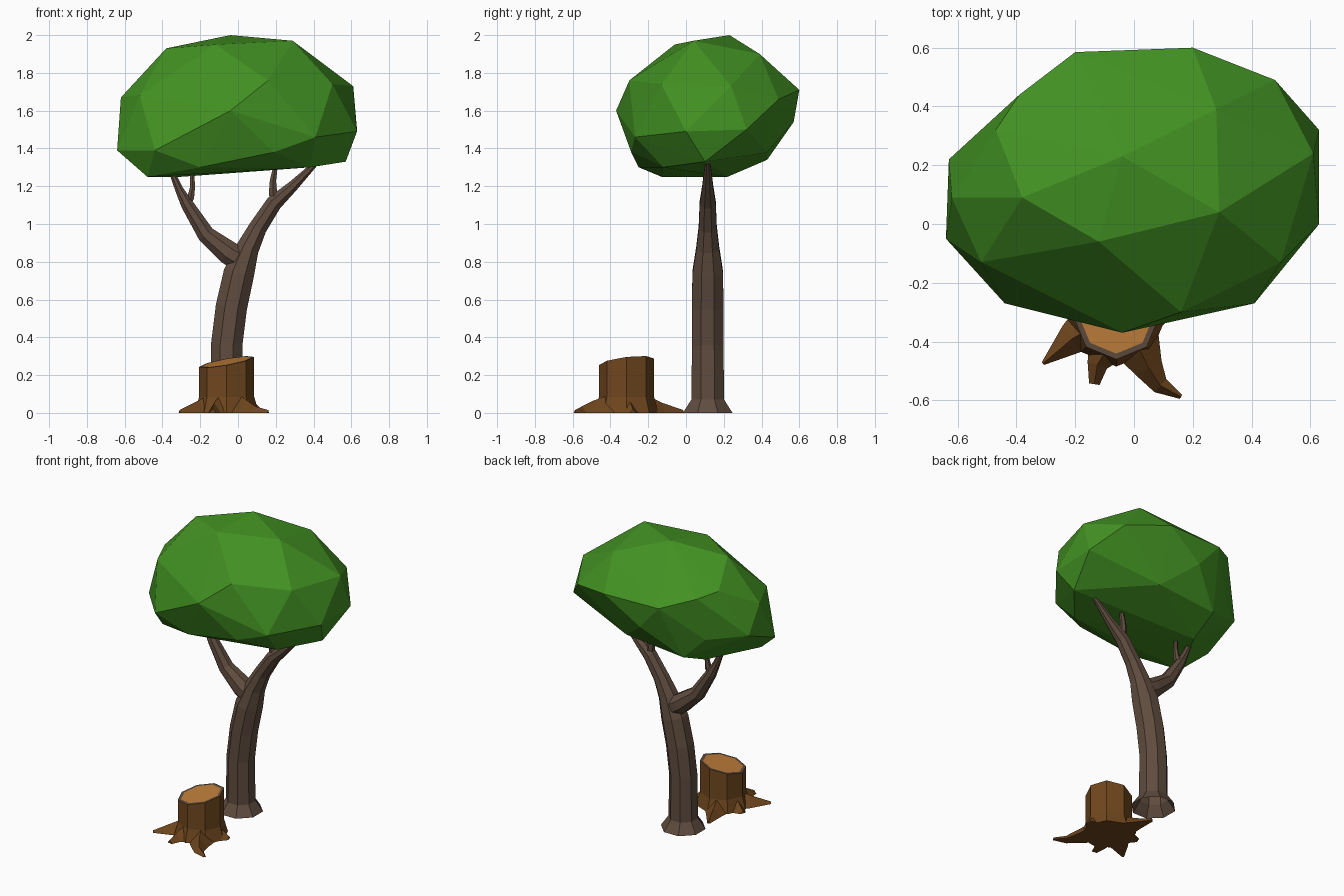
import bpy, bmesh, math
from mathutils import Vector

if "Cube" in bpy.data.objects:
    bpy.data.objects.remove(bpy.data.objects["Cube"])


def material(name, rgb):
    m = bpy.data.materials.new(name)
    m.diffuse_color = (*rgb, 1)
    m.use_nodes = True
    m.node_tree.nodes["Principled BSDF"].inputs["Base Color"].default_value = m.diffuse_color
    return m


GREEN = material("leaf green", (0.054, 0.28, 0.016))
BARK = material("grey brown bark", (0.115, 0.072, 0.049))
STUMP = material("warm brown bark", (0.16, 0.062, 0.013))
WOOD = material("cut wood", (0.53, 0.21, 0.043))


def finish(bm, name, *mats):
    bmesh.ops.recalc_face_normals(bm, faces=bm.faces)
    me = bpy.data.meshes.new(name)
    bm.to_mesh(me)
    bm.free()
    for m in mats:
        me.materials.append(m)
    ob = bpy.data.objects.new(name, me)
    bpy.context.collection.objects.link(ob)
    return ob


def skin(bm, rings, bottom=True):
    """Join rings of vertices with quads and cap the ends."""
    rings = [[bm.verts.new(p) for p in r] for r in rings]
    n = len(rings[0])
    for a, b in zip(rings, rings[1:]):
        for i in range(n):
            j = (i + 1) % n
            bm.faces.new((a[i], a[j], b[j], b[i]))
    if bottom:
        bm.faces.new(rings[0])
    return bm.faces.new(rings[-1])


def limb(name, path, sides, y=0.115):
    """Tapered tube with an open base; path holds (x, z, radius)."""
    rings = []
    for i, (x, z, r) in enumerate(path):
        a, b = path[max(i - 1, 0)], path[min(i + 1, len(path) - 1)]
        t = Vector((b[0] - a[0], 0, b[1] - a[1])).normalized()
        if z == 0:
            t = Vector((0, 0, 1))
        side = Vector((t.z, 0, -t.x))
        angs = [2 * math.pi * (k + 0.5) / sides for k in range(sides)]
        rings.append([Vector((x, y, z)) + r * (math.cos(u) * side + Vector((0, math.sin(u), 0)))
                      for u in angs])
    bm = bmesh.new()
    skin(bm, rings, bottom=False)
    return finish(bm, name, BARK)


# Trunk running into the right branch, left branch and two twigs
limb("trunk", [(-0.06, 0, 0.142), (-0.06, 0.07, 0.094), (-0.06, 0.36, 0.09), (-0.035, 0.56, 0.09),
               (0.005, 0.74, 0.088), (0.05, 0.87, 0.066), (0.105, 0.98, 0.052),
               (0.19, 1.11, 0.046), (0.29, 1.2, 0.031), (0.42, 1.33, 0.014)], 8)
limb("left_branch", [(0.03, 0.80, 0.07), (-0.05, 0.848, 0.068), (-0.17, 0.945, 0.05),
                     (-0.27, 1.105, 0.036), (-0.31, 1.18, 0.024), (-0.37, 1.32, 0.012)], 8)
limb("left_twig", [(-0.28, 1.09, 0.026), (-0.25, 1.14, 0.021), (-0.24, 1.2, 0.015),
                   (-0.245, 1.33, 0.009)], 6)
limb("right_twig", [(0.2, 1.1, 0.034), (0.185, 1.17, 0.025), (0.185, 1.23, 0.019),
                    (0.205, 1.34, 0.011)], 6)

# Faceted crown: hull over its corner points
crown = [(-0.04, 0.23, 2.0), (0.29, 0.04, 1.97), (-0.12, -0.06, 1.95), (0.28, 0.39, 1.9),
         (-0.38, 0.09, 1.93), (0.61, 0.24, 1.73), (0.16, -0.30, 1.76), (-0.04, -0.37, 1.6),
         (0.41, -0.27, 1.46), (-0.44, -0.27, 1.39), (0.63, 0, 1.49), (0.63, 0.32, 1.5),
         (0.48, 0.49, 1.66), (0.2, 0.6, 1.71), (-0.2, 0.585, 1.71), (-0.62, 0.09, 1.67),
         (-0.63, 0.22, 1.5), (-0.64, -0.05, 1.39), (-0.52, -0.13, 1.68), (-0.39, 0.44, 1.77),
         (0.5, -0.13, 1.74), (-0.47, 0.32, 1.80), (-0.42, 0.39, 1.48), (-0.05, 0.57, 1.54),
         (0.15, 0.43, 1.38), (-0.28, 0.43, 1.34), (-0.3, 0.22, 1.25), (-0.48, -0.13, 1.25),
         (0.57, 0.1, 1.33), (0.38, -0.12, 1.30), (0.19, -0.29, 1.38), (-0.2, -0.25, 1.30)]
bm = bmesh.new()
for p in crown:
    bm.verts.new(p)
bmesh.ops.convex_hull(bm, input=bm.verts[:])
finish(bm, "crown", GREEN)

# Stump body with slanted cut top, bark rim and inner wood
CX, CY = -0.06, -0.315
rings = []
for r, z in ((0.17, 0), (0.146, 0.085), (0.146, None)):
    ring = []
    for k in range(8):
        u = 2 * math.pi * k / 8
        dx, dy = r * math.cos(u), r * math.sin(u)
        h = 0.27 + 0.18 * dx + 0.12 * dy if z is None else z
        ring.append((CX + dx, CY + dy, h))
    rings.append(ring)
bm = bmesh.new()
top = skin(bm, rings)
bmesh.ops.recalc_face_normals(bm, faces=bm.faces)
rim = bmesh.ops.inset_region(bm, faces=[top], thickness=0.02)["faces"]
top.material_index = 2
for f in rim:
    f.material_index = 1
finish(bm, "stump", STUMP, BARK, WOOD)


# Roots: ridged wedges; path holds (x, y, half width, height)
def root(name, path):
    rings = []
    for i, (x, y, w, h) in enumerate(path):
        a, b = path[max(i - 1, 0)], path[min(i + 1, len(path) - 1)]
        d = Vector((b[0] - a[0], b[1] - a[1], 0)).normalized()
        s, c = Vector((-d.y, d.x, 0)) * w, Vector((x, y, 0))
        rings.append([c + s, c + Vector((0, 0, h)), c - s])
    bm = bmesh.new()
    skin(bm, rings)
    finish(bm, name, STUMP)


root("left_root", [(-0.14, -0.35, 0.09, 0.10), (-0.21, -0.39, 0.055, 0.065), (-0.31, -0.475, 0.006, 0.015)])
root("front_root", [(-0.09, -0.42, 0.07, 0.10), (-0.125, -0.48, 0.035, 0.055), (-0.135, -0.545, 0.018, 0.02)])
root("right_root", [(0.0, -0.39, 0.09, 0.10), (0.05, -0.49, 0.05, 0.065),
                    (0.09, -0.55, 0.03, 0.035), (0.16, -0.588, 0.008, 0.015)])
root("side_root", [(0.04, -0.31, 0.08, 0.10), (0.13, -0.28, 0.02, 0.015)])
root("back_root", [(-0.09, -0.22, 0.09, 0.10), (-0.12, -0.13, 0.05, 0.055), (-0.16, -0.015, 0.008, 0.015)])
root("back_left_root", [(-0.16, -0.29, 0.08, 0.10), (-0.25, -0.26, 0.02, 0.015)])
